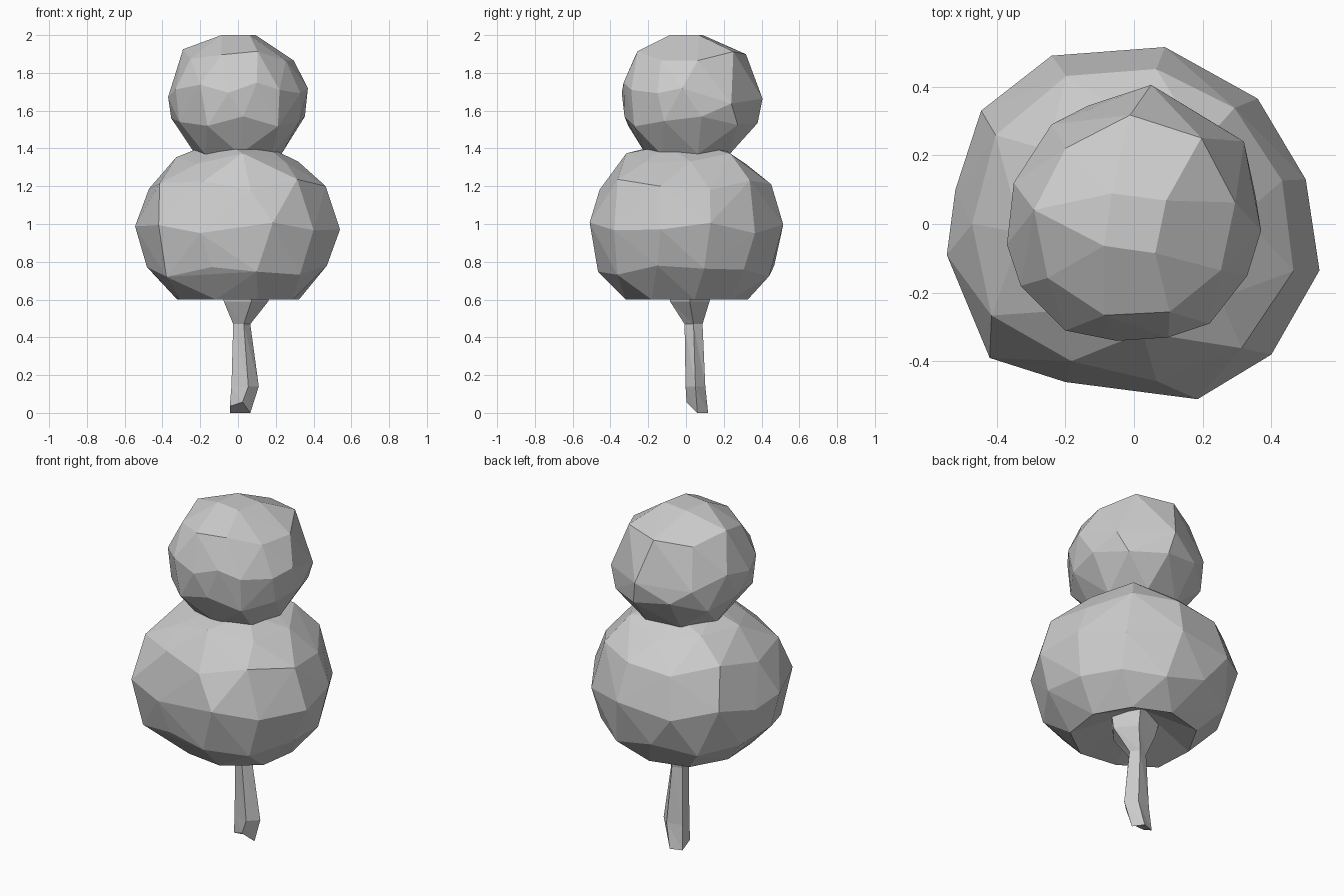
import bpy, bmesh
from math import atan2, hypot, cos, sin, tau

if "Cube" in bpy.data.objects:
    bpy.data.objects.remove(bpy.data.objects["Cube"])


def finish(bm, name):
    bmesh.ops.recalc_face_normals(bm, faces=bm.faces[:])
    mesh = bpy.data.meshes.new(name)
    bm.to_mesh(mesh)
    bm.free()
    obj = bpy.data.objects.new(name, mesh)
    bpy.context.collection.objects.link(obj)
    return obj


def radius_at(outline, a):
    # plan radius at angle a, interpolated between the outline points
    pts = sorted((atan2(y, x) % tau, hypot(x, y)) for x, y in outline)
    pts = [(pts[-1][0] - tau, pts[-1][1])] + pts + [(pts[0][0] + tau, pts[0][1])]
    a %= tau
    for (a0, r0), (a1, r1) in zip(pts, pts[1:]):
        if a0 <= a <= a1:
            return r0 + (r1 - r0) * (a - a0) / (a1 - a0)


def foliage(name, outline, rings, hollow=None):
    # ring: z, scale of the plan outline, sides (0 = outline points), turn, x tilt, y tilt
    bm = bmesh.new()
    for z, s, n, turn, tx, ty in rings:
        if n == 0:
            ring = outline
        else:
            angles = [tau * (i + turn) / n for i in range(n)]
            ring = [(radius_at(outline, a) * cos(a), radius_at(outline, a) * sin(a)) for a in angles]
        for i, (x, y) in enumerate(ring):
            wobble = 0.03 * sin(i * 2.4 + z * 9) if s > 0.33 and z > rings[0][0] else 0
            bm.verts.new((x * s, y * s, z + wobble + x * tx + y * ty))
    bmesh.ops.convex_hull(bm, input=bm.verts[:])
    loose = [v for v in bm.verts if not v.link_faces]
    bmesh.ops.delete(bm, geom=loose, context='VERTS')
    if hollow:
        z0 = rings[0][0] + 0.001
        base = [f for f in bm.faces if all(v.co.z < z0 for v in f.verts)]
        bmesh.ops.delete(bm, geom=base, context='FACES')
        tip = bm.verts.new(hollow)
        for e in [e for e in bm.edges if e.is_boundary]:
            bm.faces.new((e.verts[0], e.verts[1], tip))
    return finish(bm, name)


# Large lower ball of leaves, hollow where the trunk enters
lower = [(.09, .515), (.36, .365), (.5, .13), (.54, -.135), (.4, -.38), (.185, -.51),
         (-.2, -.46), (-.42, -.39), (-.545, -.09), (-.52, .1), (-.445, .33), (-.24, .49)]
foliage("lower_foliage", lower, [
    (.60, .62, 9, .2, 0, 0), (.75, .89, 12, .4, 0, 0), (.98, 1, 0, 0, 0, 0),
    (1.21, .87, 11, .5, 0, 0), (1.345, .60, 8, .1, 0, 0), (1.415, .32, 5, .5, 0, 0)],
    hollow=(.04, .12, .70))

# Small upper ball of leaves
upper = [(.05, .405), (.32, .24), (.37, -.02), (.33, -.15), (.22, -.29), (.1, -.33),
         (-.05, -.34), (-.2, -.31), (-.33, -.18), (-.37, -.06), (-.35, .12), (-.24, .29)]
foliage("upper_foliage", upper, [
    (1.37, .62, 7, .3, 0, 0), (1.54, .95, 11, .4, 0, 0), (1.69, 1, 0, 0, 0, -.1),
    (1.895, .79, 9, .3, 0, 0), (2.0, .29, 4, .4, 0, 0)])

# Crooked trunk with a slanted foot, flaring where it meets the leaves
trunk = [(0, .005, .06, .06, .06), (.14, .03, .05, .08, .055), (.47, .015, .04, .05, .05),
         (.59, .03, .02, .13, .11), (.72, .03, .03, .16, .13)]
bm = bmesh.new()
rows = []
for z, cx, cy, rx, ry in trunk:
    rows.append([])
    for i in range(5):
        y = cy + ry * sin(tau * i / 5)
        slant = max(0, (.06 - y)) if z == 0 else 0
        rows[-1].append(bm.verts.new((cx + rx * cos(tau * i / 5), y, z + slant)))
for low, high in zip(rows, rows[1:]):
    for i in range(5):
        j = (i + 1) % 5
        bm.faces.new((low[i], low[j], high[i]))
        bm.faces.new((low[j], high[j], high[i]))
bm.faces.new(rows[0])
bm.faces.new(rows[-1])
finish(bm, "trunk")
